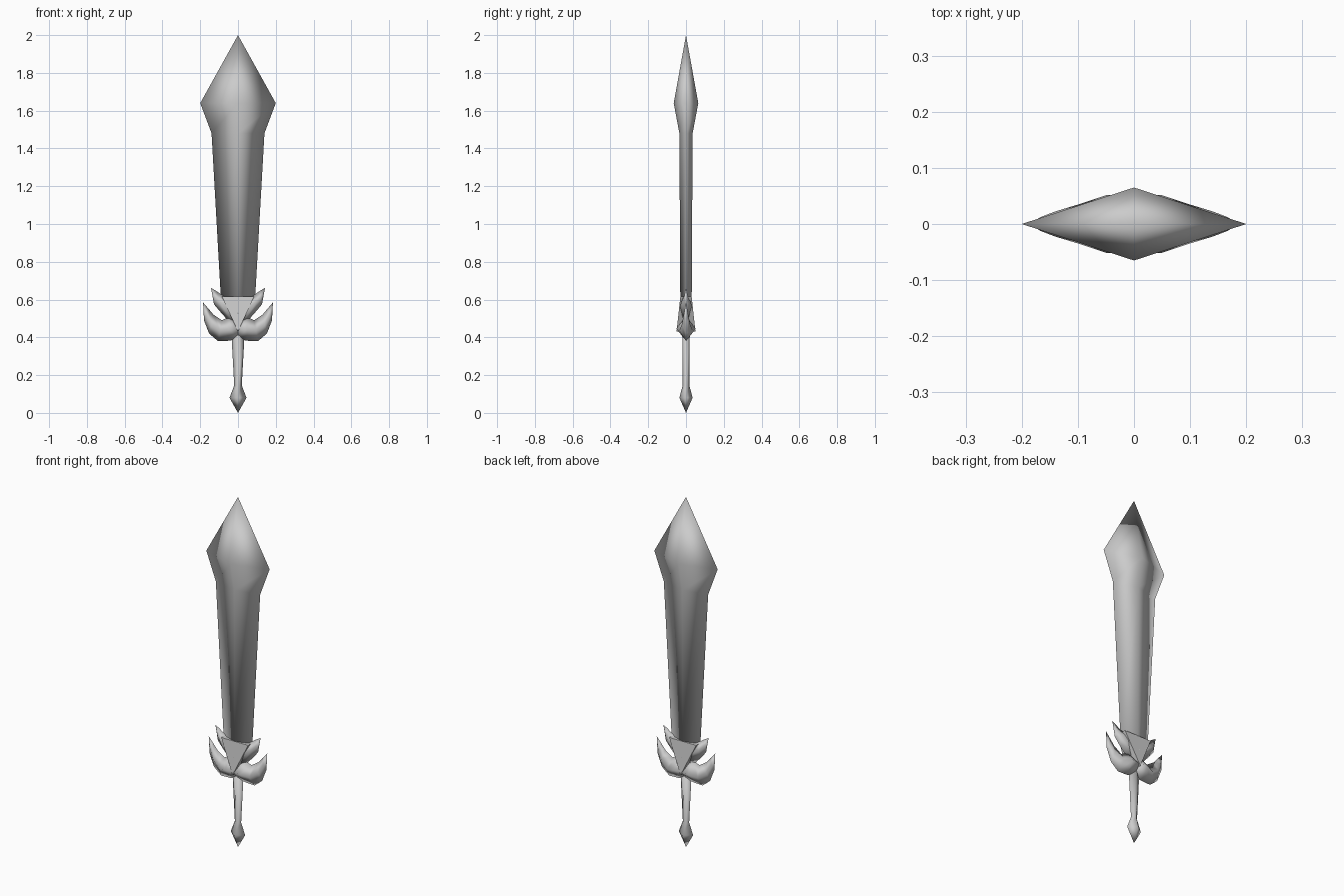
import bpy
import bmesh
from mathutils import Vector

cube = bpy.data.objects.get("Cube")
if cube:
    bpy.data.objects.remove(cube)

steel = bpy.data.materials.new("grey steel")
steel.use_nodes = True
colour = (0.6, 0.6, 0.6, 1)
steel.diffuse_color = colour
steel.node_tree.nodes["Principled BSDF"].inputs["Base Color"].default_value = colour


def finish(name, bm, smooth=True):
    bmesh.ops.recalc_face_normals(bm, faces=bm.faces)
    mesh = bpy.data.meshes.new(name)
    bm.to_mesh(mesh)
    bm.free()
    mesh.materials.append(steel)
    mesh.polygons.foreach_set("use_smooth", [smooth] * len(mesh.polygons))
    obj = bpy.data.objects.new(name, mesh)
    bpy.context.collection.objects.link(obj)
    return obj


def loft(name, sections, tips):
    """Join diamond sections (edge a, edge b, half depth); close each end with a tip or a cap."""
    bm = bmesh.new()
    rings = []
    for (ax, az), (bx, bz), depth in sections:
        mx, mz = (ax + bx) / 2, (az + bz) / 2
        corners = [(ax, 0, az), (mx, -depth, mz), (bx, 0, bz), (mx, depth, mz)]
        rings.append([bm.verts.new(c) for c in corners])
    for r, s in zip(rings, rings[1:]):
        for i in range(4):
            j = (i + 1) % 4
            bm.faces.new((r[i], r[j], s[j], s[i]))
    for ring, tip in zip((rings[0], rings[-1]), tips):
        if tip is None:
            bm.faces.new(ring)
        else:
            apex = bm.verts.new((tip[0], 0, tip[1]))
            for i in range(4):
                bm.faces.new((ring[i], ring[(i + 1) % 4], apex))
    return finish(name, bm)


def upright(name, stations, tips):
    """Vertical loft from (height, half width, half depth) stations."""
    return loft(name, [((-w, z), (w, z), d) for z, w, d in stations], tips)


# Blade with its flared head
upright("blade", [(0.56, 0.088, 0.03), (1.48, 0.14, 0.035), (1.64, 0.2, 0.065)],
        (None, (0, 2)))

# Grip and pommel
upright("grip", [(0.08, 0.045, 0.035), (0.145, 0.02, 0.018), (0.42, 0.035, 0.02)],
        ((0, 0), None))

# Guard wings and crest spikes on both sides
for side, label in ((1, "left"), (-1, "right")):
    wing = [((0, 0.39), (0, 0.5), 0.045),
            ((0.05, 0.382), (0.045, 0.51), 0.052),
            ((0.106, 0.38), (0.085, 0.49), 0.036),
            ((0.153, 0.42), (0.13, 0.52), 0.022),
            ((0.18, 0.49), (0.155, 0.55), 0.012)]
    spike = [((0, 0.43), (0, 0.625), 0.04),
             ((0.098, 0.54), (0.093, 0.63), 0.026),
             ((0.127, 0.575), (0.115, 0.645), 0.012)]
    for part, sections, tip in (("guard_wing", wing, (0.185, 0.585)),
                                ("crest_spike", spike, (0.143, 0.662))):
        flipped = [((a[0] * side, a[1]), (b[0] * side, b[1]), d) for a, b, d in sections]
        loft(f"{label}_{part}", flipped, (None, (tip[0] * side, tip[1])))

# Wedge plate in the middle of the crest
bm = bmesh.new()
for y in (-1, 1):
    for x, depth, z in ((-0.085, 0.03, 0.615), (0.085, 0.03, 0.615), (0, 0.05, 0.43)):
        bm.verts.new(Vector((x, y * depth, z)))
bmesh.ops.convex_hull(bm, input=bm.verts)
finish("crest_plate", bm, smooth=False)
